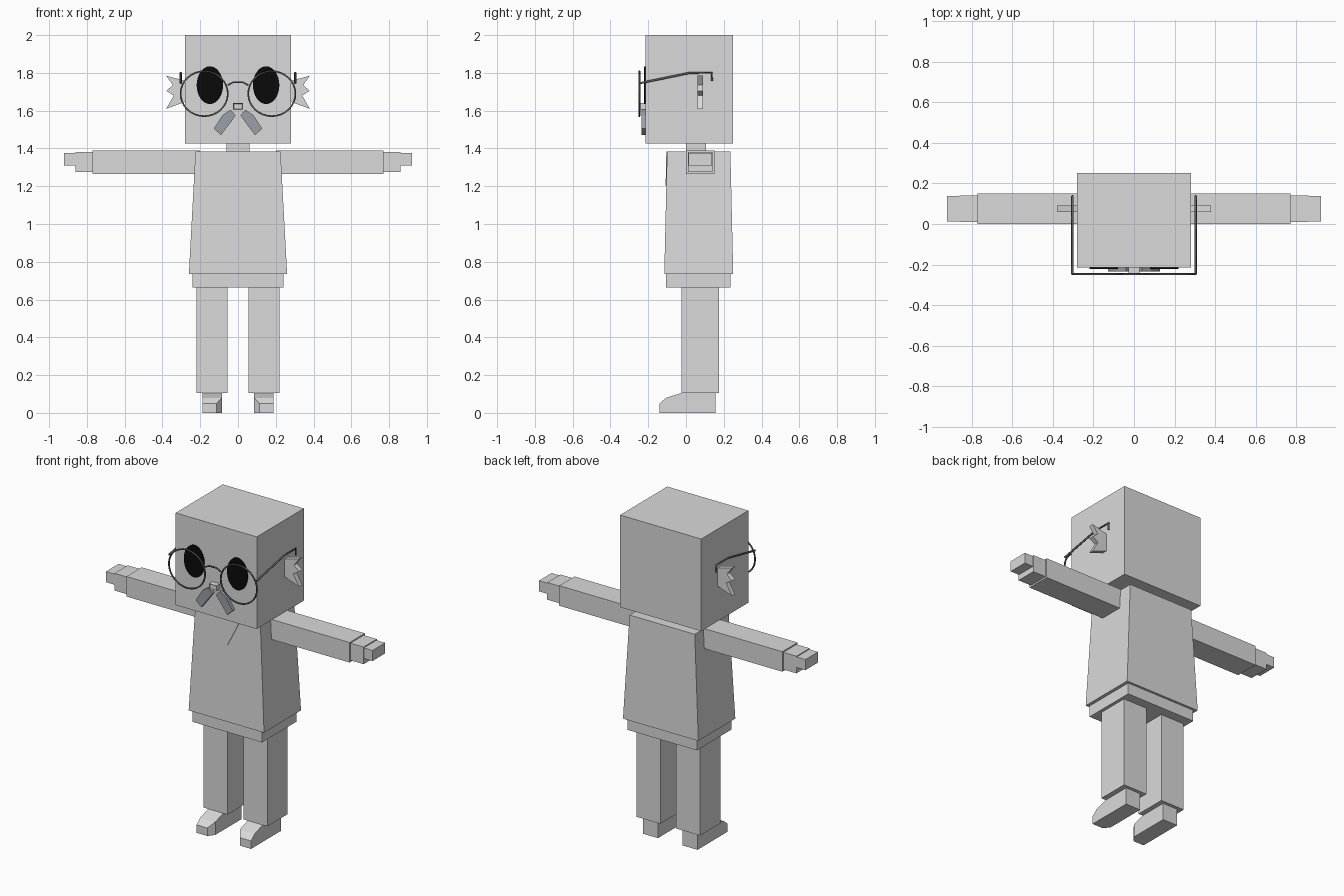
import bpy, bmesh, math
from mathutils import Vector

cube = bpy.data.objects.get("Cube")
if cube:
    bpy.data.objects.remove(cube, do_unlink=True)


def material(name, rgb):
    m = bpy.data.materials.new(name)
    m.use_nodes = True
    m.diffuse_color = (*rgb, 1)
    m.node_tree.nodes["Principled BSDF"].inputs["Base Color"].default_value = (*rgb, 1)
    return m


GREY = material("light_grey", (0.7, 0.7, 0.7))
BLACK = material("black", (0.003, 0.003, 0.003))
SLATE = material("slate_grey", (0.32, 0.35, 0.39))
DARK = material("dark_grey", (0.12, 0.12, 0.12))


def add(name, bm, mat):
    bmesh.ops.recalc_face_normals(bm, faces=bm.faces)
    mesh = bpy.data.meshes.new(name)
    bm.to_mesh(mesh)
    bm.free()
    mesh.materials.append(mat)
    ob = bpy.data.objects.new(name, mesh)
    bpy.context.collection.objects.link(ob)
    return ob


def box(name, x, y, z, mat=GREY, top=None):
    """Box from ranges; top gives other x and y ranges at the upper end."""
    bm = bmesh.new()
    bmesh.ops.create_cube(bm, size=1)
    for v in bm.verts:
        up = v.co.z > 0
        rx, ry = top if top and up else (x, y)
        v.co = (rx[v.co.x > 0], ry[v.co.y > 0], z[up])
    return add(name, bm, mat)


def prism(name, points, depth, mat=GREY):
    """Extrude a loop of 3D points along the depth vector."""
    bm = bmesh.new()
    face = bm.faces.new([bm.verts.new(p) for p in points])
    out = bmesh.ops.extrude_face_region(bm, geom=[face])
    new = [g for g in out["geom"] if isinstance(g, bmesh.types.BMVert)]
    bmesh.ops.translate(bm, verts=new, vec=Vector(depth))
    return add(name, bm, mat)


def wire(name, points, radius, cyclic=False):
    cu = bpy.data.curves.new(name, "CURVE")
    cu.dimensions = "3D"
    cu.bevel_depth = radius
    cu.bevel_resolution = 1
    cu.use_fill_caps = True
    sp = cu.splines.new("POLY")
    sp.points.add(len(points) - 1)
    for p, co in zip(sp.points, points):
        p.co = (*co, 1)
    sp.use_cyclic_u = cyclic
    cu.materials.append(DARK)
    ob = bpy.data.objects.new(name, cu)
    bpy.context.collection.objects.link(ob)


def ellipse(cx, cz, rx, rz, y, n=32):
    return [(cx + rx * math.cos(i * math.tau / n), y, cz + rz * math.sin(i * math.tau / n))
            for i in range(n)]


# Head, neck and body
box("head", (-0.28, 0.28), (-0.215, 0.25), (1.425, 2.0))
box("neck", (-0.06, 0.06), (0.0, 0.105), (1.375, 1.43))
box("tunic", (-0.26, 0.26), (-0.115, 0.25), (0.735, 1.385),
    top=((-0.225, 0.225), (-0.1, 0.235)))
box("hips", (-0.24, 0.24), (-0.105, 0.235), (0.665, 0.74))
prism("collar", [(-0.09, -0.104, 1.385), (0.09, -0.104, 1.385), (0, -0.108, 1.205)], (0, 0.006, 0))

# Nose with a recessed front
nose = box("nose", (-0.026, 0.026), (-0.25, -0.21), (1.605, 1.64))
bm = bmesh.new()
bm.from_mesh(nose.data)
front = [f for f in bm.faces if f.normal.y < -0.9]
bmesh.ops.inset_individual(bm, faces=front, thickness=0.006, depth=-0.006)
bm.to_mesh(nose.data)
bm.free()

# Parts on both sides
for side, s in (("left", 1), ("right", -1)):
    def span(a, b):
        return tuple(sorted((a * s, b * s)))

    box(side + "_arm", span(0.2, 0.77), (0.0, 0.15), (1.265, 1.39))
    box(side + "_palm", span(0.76, 0.86), (0.01, 0.14), (1.275, 1.382))
    box(side + "_fingers", span(0.85, 0.92), (0.012, 0.137), (1.31, 1.376))
    box(side + "_leg", span(0.055, 0.22), (-0.025, 0.175), (0.105, 0.67))

    # Shoe with the inner toe corner cut away
    profile = [(0.155, 0), (0.155, 0.107), (-0.02, 0.107), (-0.105, 0.08), (-0.14, 0.05), (-0.14, 0)]
    shoe = prism(side + "_shoe", [(0.085 * s, y, z) for y, z in profile], (0.103 * s, 0, 0))
    bm = bmesh.new()
    bm.from_mesh(shoe.data)
    cut = bmesh.ops.bisect_plane(bm, geom=bm.verts[:] + bm.edges[:] + bm.faces[:],
                                 plane_co=(0.113 * s, -0.14, 0), plane_no=(-0.8 * s, -0.6, 0),
                                 clear_outer=True)
    edges = [g for g in cut["geom_cut"] if isinstance(g, bmesh.types.BMEdge)]
    bmesh.ops.holes_fill(bm, edges=edges)
    bmesh.ops.recalc_face_normals(bm, faces=bm.faces)
    bm.to_mesh(shoe.data)
    bm.free()

    # Jagged ear
    ear = [(0.27, 1.755), (0.38, 1.785), (0.345, 1.735), (0.38, 1.705),
           (0.34, 1.68), (0.38, 1.61), (0.27, 1.65)]
    prism(side + "_ear", [(x * s, 0.06, z) for x, z in ear], (0, 0.03, 0))

    # Eye and moustache half
    prism(side + "_eye", ellipse(0.149 * s, 1.735, 0.07, 0.1, -0.222), (0, 0.008, 0), BLACK)
    tuft = [(0.012, 1.575), (0.04, 1.605), (0.083, 1.575), (0.128, 1.505), (0.09, 1.47)]
    prism(side + "_moustache", [(x * s, -0.235, z) for x, z in tuft], (0, 0.022, 0), SLATE)

    # Spectacle rim and temple
    wire(side + "_rim", ellipse(0.179 * s, 1.69, 0.125, 0.119, -0.247), 0.005, True)
    temple = [(-0.247, 1.745), (0.02, 1.8), (0.137, 1.8), (0.137, 1.757)]
    wire(side + "_temple", [(0.303 * s, y, z) for y, z in temple], 0.006)

# Bridge
wire("bridge", [(-0.055, -0.247, 1.735), (-0.025, -0.247, 1.75),
                (0.025, -0.247, 1.75), (0.055, -0.247, 1.735)], 0.005)
